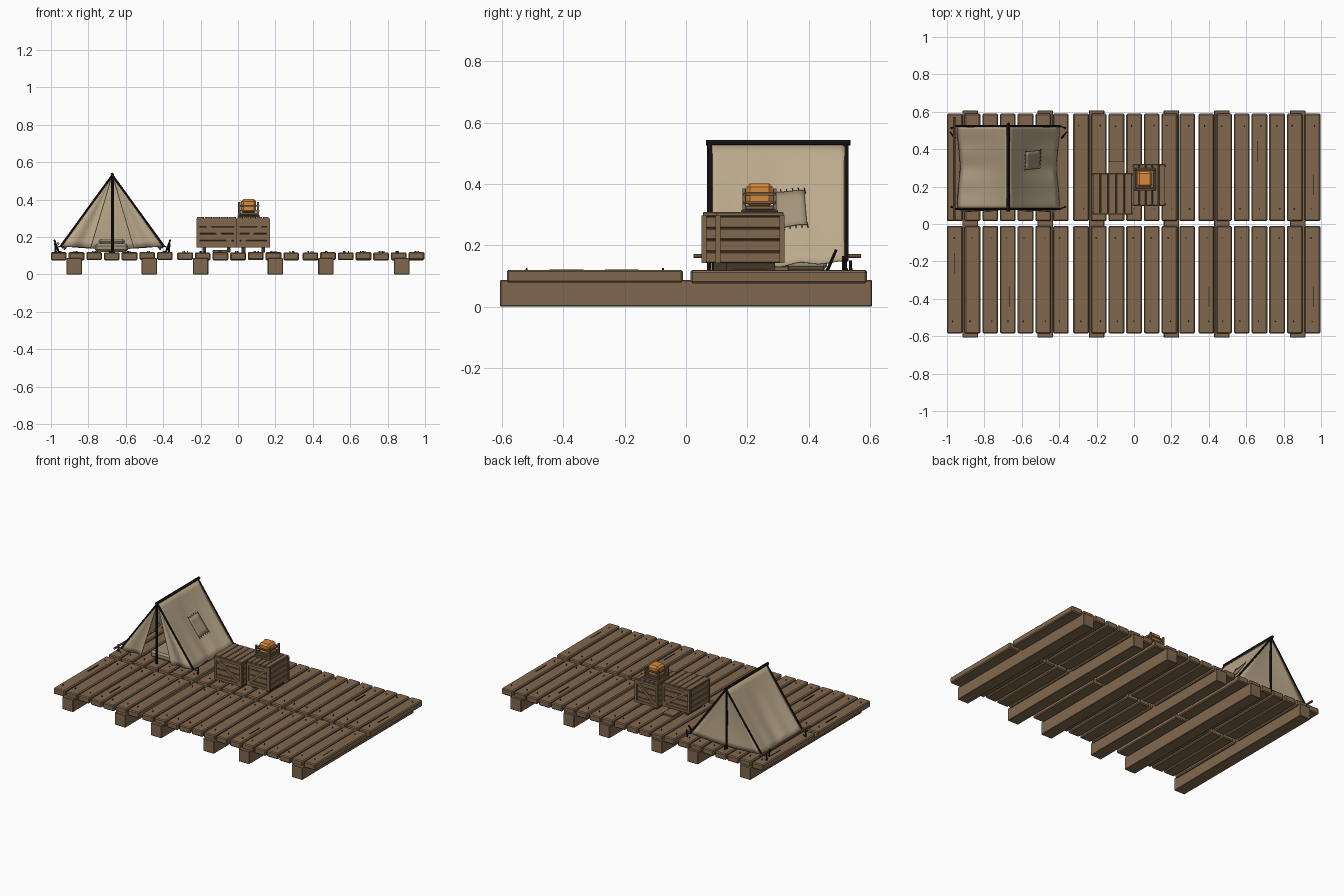
import bpy, bmesh, math, random
from mathutils import Vector, Matrix

random.seed(4)
if "Cube" in bpy.data.objects:
    bpy.data.objects.remove(bpy.data.objects["Cube"])


def material(name, rgb):
    m = bpy.data.materials.new(name)
    m.use_nodes = True
    m.diffuse_color = (*rgb, 1)
    m.node_tree.nodes["Principled BSDF"].inputs["Base Color"].default_value = (*rgb, 1)
    return m


WOOD = material("brown wood", (0.22, 0.14, 0.076))
DARK = material("dark wood", (0.016, 0.010, 0.009))
GROOVE = material("wood groove", (0.06, 0.038, 0.022))
CANVAS = material("tan canvas", (0.50, 0.40, 0.26))
PATCH = material("patch cloth", (0.36, 0.29, 0.19))
GLOW = material("orange glass", (0.68, 0.25, 0.045))


def finish(name, bm, mat, bevel=0, thick=0, smooth=False):
    me = bpy.data.meshes.new(name)
    bmesh.ops.recalc_face_normals(bm, faces=bm.faces)
    bm.to_mesh(me)
    bm.free()
    me.materials.append(mat)
    ob = bpy.data.objects.new(name, me)
    bpy.context.collection.objects.link(ob)
    if thick:
        mod = ob.modifiers.new("thickness", "SOLIDIFY")
        mod.thickness = thick
        mod.offset = 0
    if bevel:
        mod = ob.modifiers.new("bevel", "BEVEL")
        mod.width = bevel
        mod.segments = 1
    if smooth:
        for p in me.polygons:
            p.use_smooth = True
    return ob


def add_box(bm, x0, x1, y0, y1, z0, z1):
    size = Matrix.Diagonal((x1 - x0, y1 - y0, z1 - z0, 1))
    mid = Matrix.Translation(((x0 + x1) / 2, (y0 + y1) / 2, (z0 + z1) / 2))
    bmesh.ops.create_cube(bm, size=1, matrix=mid @ size)


def boxes(name, items, mat, bevel=0):
    bm = bmesh.new()
    for it in items:
        add_box(bm, *it)
    return finish(name, bm, mat, bevel)


def rods(name, pairs, radius, mat, sides=8, tip=1.0):
    bm = bmesh.new()
    for a, b in pairs:
        a, b = Vector(a), Vector(b)
        d = b - a
        mat4 = Matrix.Translation((a + b) / 2) @ d.to_track_quat("Z", "Y").to_matrix().to_4x4()
        bmesh.ops.create_cone(bm, cap_ends=True, segments=sides, radius1=radius,
                              radius2=radius * tip, depth=d.length, matrix=mat4)
    return finish(name, bm, mat)


def sheet(name, fn, nu, nv, mat, thick=0.005):
    """Cloth surface from fn(u, v) over the unit square."""
    bm = bmesh.new()
    g = [[bm.verts.new(fn(i / nu, j / nv)) for j in range(nv + 1)] for i in range(nu + 1)]
    for i in range(nu):
        for j in range(nv):
            bm.faces.new((g[i][j], g[i + 1][j], g[i + 1][j + 1], g[i][j + 1]))
    bmesh.ops.remove_doubles(bm, verts=bm.verts, dist=1e-5)
    return finish(name, bm, mat, thick=thick, smooth=True)


# Deck: six panels of seven planks
ROWS = ((-0.585, -0.01), (0.015, 0.59))
STARTS = (-1.0, -0.325, 0.345)
PITCH, WIDTH = 0.0945, 0.084
planks, nails = [], []
for x in STARTS:
    for y0, y1 in ROWS:
        for k in range(7):
            px = x + k * PITCH
            dz = random.uniform(-0.002, 0.002)
            planks.append((px, px + WIDTH, y0, y1, 0.076 + dz, 0.118 + dz))
            for ny in (y0 + 0.065, y1 - 0.065):
                nx = px + WIDTH / 2 + random.uniform(-0.015, 0.015)
                nails.append(((nx, ny, 0.114), (nx, ny, 0.126)))
boxes("deck_planks", planks, WOOD, 0.006)
rods("deck_nails", nails, 0.004, GROOVE, 6, 0.7)

# Support beams running front to back
boxes("deck_beams", [(c - 0.041, c + 0.041, -0.607, 0.607, 0, 0.087)
                     for c in (-0.875, -0.475, -0.2, 0.2, 0.47, 0.875)], WOOD, 0.003)

# Cracks in the boards
boxes("plank_cracks", [(x - 0.003, x + 0.003, y - 0.055, y + 0.055, 0.116, 0.1215)
                       for x, y in ((0.66, 0.39), (0.96, 0.21), (0.4, -0.39), (0.96, -0.39),
                                    (-0.665, -0.39), (-0.96, -0.21), (-0.96, 0.4))], GROOVE)

# Tent cloth
CX, TOP, HEM, HALF = -0.672, 0.53, 0.15, 0.272
FRONT, BACK = 0.083, 0.522


def slope(side):
    def fn(u, v):
        sag = math.sin(math.pi * v)
        hem = HEM - 0.014 * sag * math.sin(3 * math.pi * v) ** 2 - 0.006 * sag
        half = HALF - 0.012 * sag + 0.003 * math.sin(9 * v)
        bow = 0.012 * math.sin(math.pi * u) * (0.4 + 0.6 * sag)
        return (CX + side * (half * u - bow), FRONT + (BACK - FRONT) * v,
                TOP + (hem - TOP) * u - bow * 0.6)
    return fn


def flap(side):
    def fn(u, v):
        x = HALF + (0.115 - HALF) * v
        ripple = 0.012 * math.sin(math.pi * v * 2) * u + 0.018 * v * u
        return (CX + side * x * u, FRONT - ripple, TOP + (HEM - 0.008 * v - TOP) * u)
    return fn


for side, label in ((1, "left"), (-1, "right")):
    sheet("tent_slope_" + label, slope(side), 12, 24, CANVAS)
    sheet("tent_flap_" + label, flap(side), 12, 10, CANVAS)
sheet("tent_back_panel",
      lambda u, v: (CX + HALF * u * (2 * v - 1),
                    BACK - 0.004 - 0.008 * math.sin(math.pi * u) * math.sin(math.pi * v),
                    TOP + (HEM - 0.015 * math.sin(math.pi * v) - TOP) * u), 12, 12, CANVAS)


# Sewn patch and its stitches on the left slope
def patch(u, v):
    p = Vector(slope(1)(0.385 + 0.29 * u, 0.47 + 0.22 * v + 0.02 * u))
    return p + Vector((0.82, 0, 0.57)) * 0.006


sheet("tent_patch", patch, 5, 5, PATCH, 0.004)
stitches = []
for k in range(6):
    for edge in (-0.08, 0.92):
        stitches.append((patch(edge, k / 5), patch(edge + 0.16, k / 5 + 0.03)))
rods("patch_stitches", stitches, 0.0018, GROOVE, 5)

# Tent frame
rods("ridge_pole", [((CX, 0.066, 0.535), (CX, 0.537, 0.535))], 0.009, DARK)
rods("upright_poles", [((CX, y, 0.115), (CX, y, 0.535)) for y in (0.076, 0.518)], 0.008, DARK)
edges, pegs, ropes = [], [], []
for s in (-1, 1):
    for y, out in ((FRONT - 0.003, -1), (BACK + 0.002, 1)):
        edges.append(((CX, y, TOP), (CX + s * (HALF + 0.004), y, HEM)))
        peg = Vector((CX + s * 0.302, y - out * 0.01, 0.115))
        pegs.append((peg, peg + Vector((s * 0.004, 0, 0.05))))
        ropes.append((peg + Vector((0, 0, 0.03)), (CX + s * HALF, y, HEM)))
    pegs.append(((CX + s * 0.285, 0.46, 0.115), (CX + s * 0.31, 0.49, 0.185)))
pegs.append(((CX, BACK + 0.015, 0.115), (CX, BACK + 0.015, 0.15)))
rods("edge_poles", edges, 0.006, DARK)
rods("tent_pegs", pegs, 0.006, DARK, 6, 0.8)
rods("peg_ropes", ropes, 0.003, GROOVE, 5)
rods("hem_pole", [((-0.962, 0.025, 0.165), (-0.962, 0.572, 0.165))], 0.007, WOOD)

# Bedroll inside the tent
boxes("bedroll", [(-0.765, -0.588, 0.13, 0.46, 0.12, 0.165)], PATCH, 0.012)
boxes("pillow", [(-0.745, -0.605, 0.36, 0.45, 0.163, 0.19)], CANVAS, 0.012)


# Slatted crates
def crate(name, x0, x1, y0, y1, z0, z1, rise):
    t, n = 0.008, 4
    boxes(name + "_core", [(x0 + t, x1 - t, y0 + t, y1 - t, z0 + 0.003, z1 - 0.012)], GROOVE)
    h = (z1 - z0 - 0.012) / n
    slats, lid = [], []
    for k in range(n):
        a, b = z0 + k * h, z0 + (k + 1) * h - 0.004
        slats.append((x0 + 0.004, x1 - 0.004, y0 + 0.004, y1 - 0.004, a, b))
    boxes(name + "_slats", slats, WOOD, 0.002)
    w = (x1 - x0) / 5
    for k in range(5):
        lid.append((x0 + k * w, x0 + (k + 1) * w - 0.004, y0, y1, z1 - 0.012, z1))
    boxes(name + "_lid", lid, WOOD, 0.002)
    trim = []
    for y in (y0, y1):
        for x in (x0, x1 - 0.016):
            trim.append((x, x + 0.016, y - 0.004, y + 0.004, z0, z1 - 0.01))
        for z in (z0, z1 - 0.026):
            trim.append((x0, x1, y - 0.003, y + 0.003, z, z + 0.016))
    for x in (x0, x1):
        for y in (y0, y1 - 0.012):
            trim.append((x - 0.003, x + 0.003, y, y + 0.012, z0, z1 - 0.01))
    boxes(name + "_trim", trim, WOOD)
    for y, tag in ((y0, "front"), (y1, "back")):
        dx, dz = x1 - x0 - 0.03, (z1 - z0 - 0.04) * rise
        brace = boxes(name + "_brace_" + tag, [(-0.5 * math.hypot(dx, dz), 0.5 * math.hypot(dx, dz),
                                               -0.004, 0.004, -0.009, 0.009)], WOOD)
        brace.location = ((x0 + x1) / 2, y, (z0 + z1) / 2)
        brace.rotation_euler.y = -math.atan2(dz, dx)


crate("crate_front", -0.22, -0.008, 0.055, 0.27, 0.143, 0.308, -1)
crate("crate_rear", -0.004, 0.168, 0.1, 0.318, 0.143, 0.308, 1)
boxes("crate_feet", [(x, x + 0.02, y, y + 0.16, 0.117, 0.145)
                     for x, y in ((-0.19, 0.09), (-0.06, 0.09), (0.02, 0.13), (0.125, 0.13))], GROOVE)
boxes("loose_board", [(-0.135, -0.052, 0.2, 0.335, 0.118, 0.131)], WOOD, 0.002)

# Lantern
LX, LY = 0.057, 0.24
boxes("lantern_base", [(LX - 0.06, LX + 0.06, LY - 0.06, LY + 0.06, 0.307, 0.316),
                       (LX - 0.05, LX + 0.05, LY - 0.05, LY + 0.05, 0.316, 0.33)], WOOD, 0.003)
boxes("lantern_glass", [(LX - 0.04, LX + 0.04, LY - 0.043, LY + 0.043, 0.328, 0.402)], GLOW, 0.012)
frame = [(LX + a * 0.05 - 0.006, LX + a * 0.05 + 0.006, LY + b * 0.05 - 0.006,
          LY + b * 0.05 + 0.006, 0.316, 0.386) for a in (-1, 1) for b in (-1, 1)]
for z in (0.335, 0.362):
    for s in (-1, 1):
        frame.append((LX - 0.058, LX + 0.058, LY + s * 0.048 - 0.004, LY + s * 0.048 + 0.004, z, z + 0.01))
        frame.append((LX + s * 0.048 - 0.004, LX + s * 0.048 + 0.004, LY - 0.056, LY + 0.056, z, z + 0.01))
boxes("lantern_frame", frame, WOOD, 0.001)
